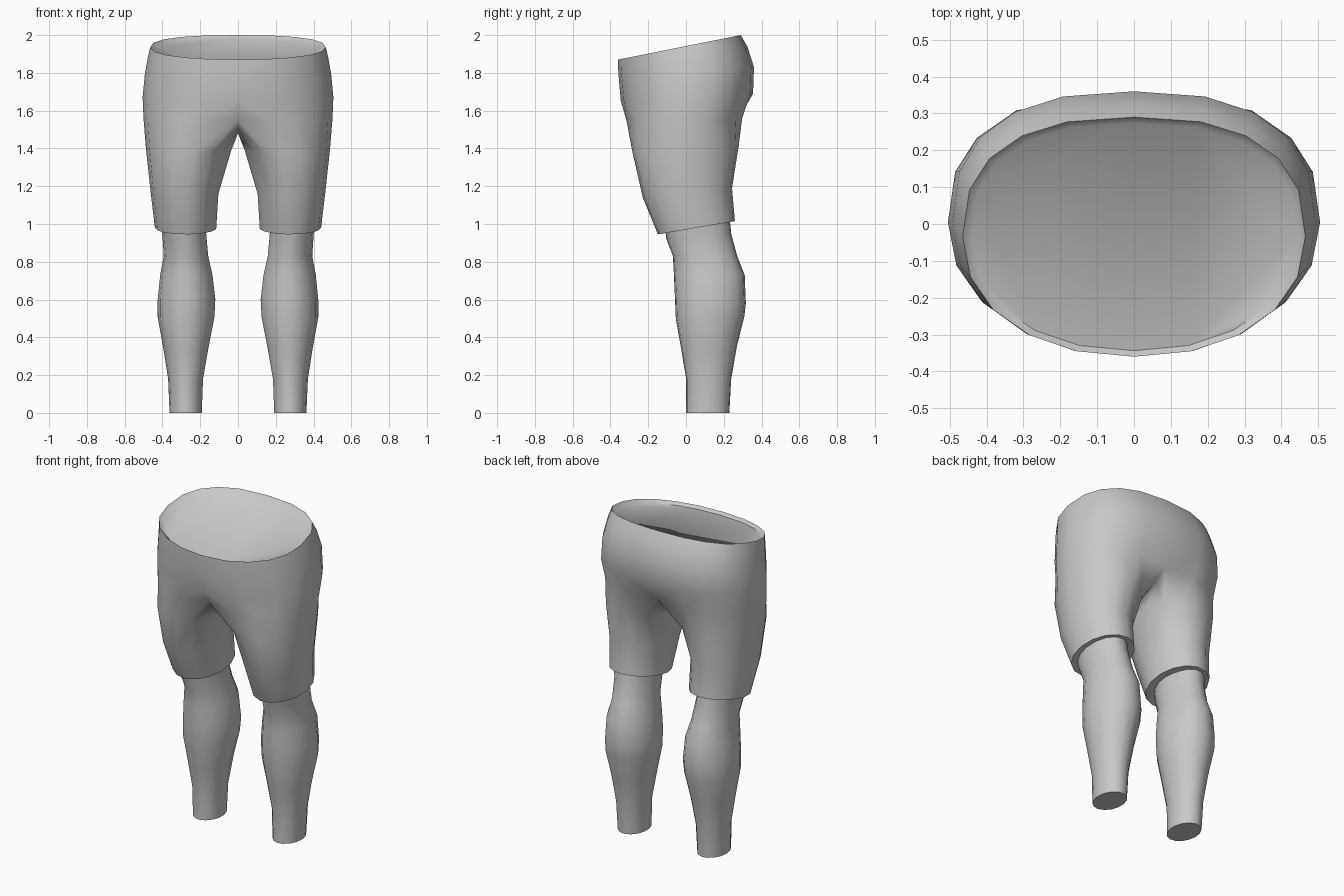
import bpy, bmesh, math

cube = bpy.data.objects.get("Cube")
if cube:
    bpy.data.objects.remove(cube, do_unlink=True)

grey = bpy.data.materials.new("plain_grey")
grey.use_nodes = True
grey.diffuse_color = (0.58, 0.58, 0.58, 1)
grey.node_tree.nodes["Principled BSDF"].inputs["Base Color"].default_value = (0.58, 0.58, 0.58, 1)

SIDES = 15   # points round each leg
HALF = 10    # segments round half of the hips


def ring(angles, x0, x1, y0, y1, z0, z1, front=2.0, back=2.0):
    """Rounded outline; z runs from z0 at the front to z1 at the back."""
    cx, rx, cy, ry = (x0 + x1) / 2, (x1 - x0) / 2, (y0 + y1) / 2, (y1 - y0) / 2
    pts = []
    for a in angles:
        c, s = math.cos(a), math.sin(a)
        p = 2 / (front if s < 0 else back)
        x = cx + rx * math.copysign(abs(c) ** p, c)
        t = math.copysign(abs(s) ** p, s)
        pts.append((x, cy + ry * t, (z0 + z1) / 2 + (z1 - z0) / 2 * t))
    return pts


def scaled(pts, f, dz, cx, cy, slope):
    """Shrink an outline within its own tilted plane."""
    return [(cx + (x - cx) * f, cy + (y - cy) * f, z + (cy - y) * (1 - f) * slope + dz)
            for x, y, z in pts]


def bridge(bm, a, b, closed):
    n = len(a)
    for i in range(n if closed else n - 1):
        j = (i + 1) % n
        bm.faces.new((a[i], a[j], b[j], b[i]))


def finish(bm, name):
    bmesh.ops.recalc_face_normals(bm, faces=bm.faces[:])
    mesh = bpy.data.meshes.new(name)
    bm.to_mesh(mesh)
    bm.free()
    mesh.materials.append(grey)
    ob = bpy.data.objects.new(name, mesh)
    bpy.context.collection.objects.link(ob)
    bpy.ops.object.select_all(action='DESELECT')
    ob.select_set(True)
    bpy.context.view_layer.objects.active = ob
    bpy.ops.object.shade_smooth_by_angle(angle=math.radians(50))
    mirror = ob.modifiers.new("mirror", 'MIRROR')
    mirror.merge_threshold = 0.0005
    return ob


hip_angles = [math.pi * (i / HALF - 0.5) for i in range(HALF + 1)]
leg_angles = [math.radians(-120) + math.tau * i / SIDES for i in range(SIDES)]

# Shorts: hips, half width / front y / back y / front z / back z
hips = [
    (0.465, -0.36, 0.29, 1.87, 2.00),
    (0.477, -0.36, 0.325, 1.83, 1.94),
    (0.493, -0.355, 0.36, 1.76, 1.83),
    (0.505, -0.345, 0.355, 1.65, 1.69),
    (0.50, -0.33, 0.31, 1.55, 1.56),
]
bm = bmesh.new()


def add(pts):
    return [bm.verts.new(p) for p in pts]


outlines = []
for w, y0, y1, z0, z1 in hips:
    pts = ring(hip_angles, -w, w, y0, y1, z0, z1, 2.15, 2.5)
    pts[0], pts[-1] = (0,) + pts[0][1:], (0,) + pts[-1][1:]
    outlines.append(pts)

# Dimple at the front and back of the crotch
for end, dy in ((0, 0.04), (-1, -0.03)):
    x, y, z = outlines[-1][end]
    outlines[-1][end] = (x, y + dy, z)

loops = [add(p) for p in outlines]
for a, b in zip(loops, loops[1:]):
    bridge(bm, a, b, False)

# Recessed cap inside the waist
cap = add(scaled(outlines[0], 0.95, -0.02, 0, -0.035, 0.2))
bridge(bm, loops[0], cap, False)
bm.faces.new(cap)

# Crotch strip closes the half hips into a leg opening
crotch = add([(0, 0.20, 1.505), (0, 0.08, 1.48), (0, -0.08, 1.48), (0, -0.20, 1.505)])
last = loops[-1] + crotch

# Thighs of the shorts down to the hem
thighs = [
    (0.03, 0.487, -0.285, 0.28, 1.38, 1.41),
    (0.10, 0.462, -0.23, 0.245, 1.14, 1.19),
    (0.112, 0.44, -0.15, 0.26, 0.945, 1.015),
]
for dims in thighs:
    pts = ring(leg_angles, *dims)
    new = add(pts)
    bridge(bm, last, new, True)
    last = new

# Underside of the hem
bridge(bm, last, add(scaled(pts, 0.72, 0.005, 0.28, 0.055, 0.17)), True)
finish(bm, "shorts")

# Lower legs: inner x / outer x / front y / back y / front z / back z
shins = [
    (0.172, 0.41, -0.12, 0.23, 1.03, 1.06),
    (0.165, 0.40, -0.105, 0.24, 0.92, 0.95),
    (0.155, 0.393, -0.07, 0.272, 0.83, 0.83),
    (0.132, 0.412, -0.065, 0.312, 0.73, 0.73),
    (0.117, 0.425, -0.06, 0.318, 0.62, 0.58),
    (0.122, 0.425, -0.055, 0.31, 0.50, 0.51),
    (0.155, 0.395, -0.025, 0.27, 0.33, 0.35),
    (0.183, 0.37, 0.0, 0.24, 0.18, 0.18),
    (0.19, 0.362, 0.0, 0.23, 0.0, 0.0),
]
bm = bmesh.new()
loops = [add(ring(leg_angles, *d)) for d in shins]
for a, b in zip(loops, loops[1:]):
    bridge(bm, a, b, True)
bm.faces.new(loops[0])
bm.faces.new(loops[-1])
finish(bm, "lower_legs")
